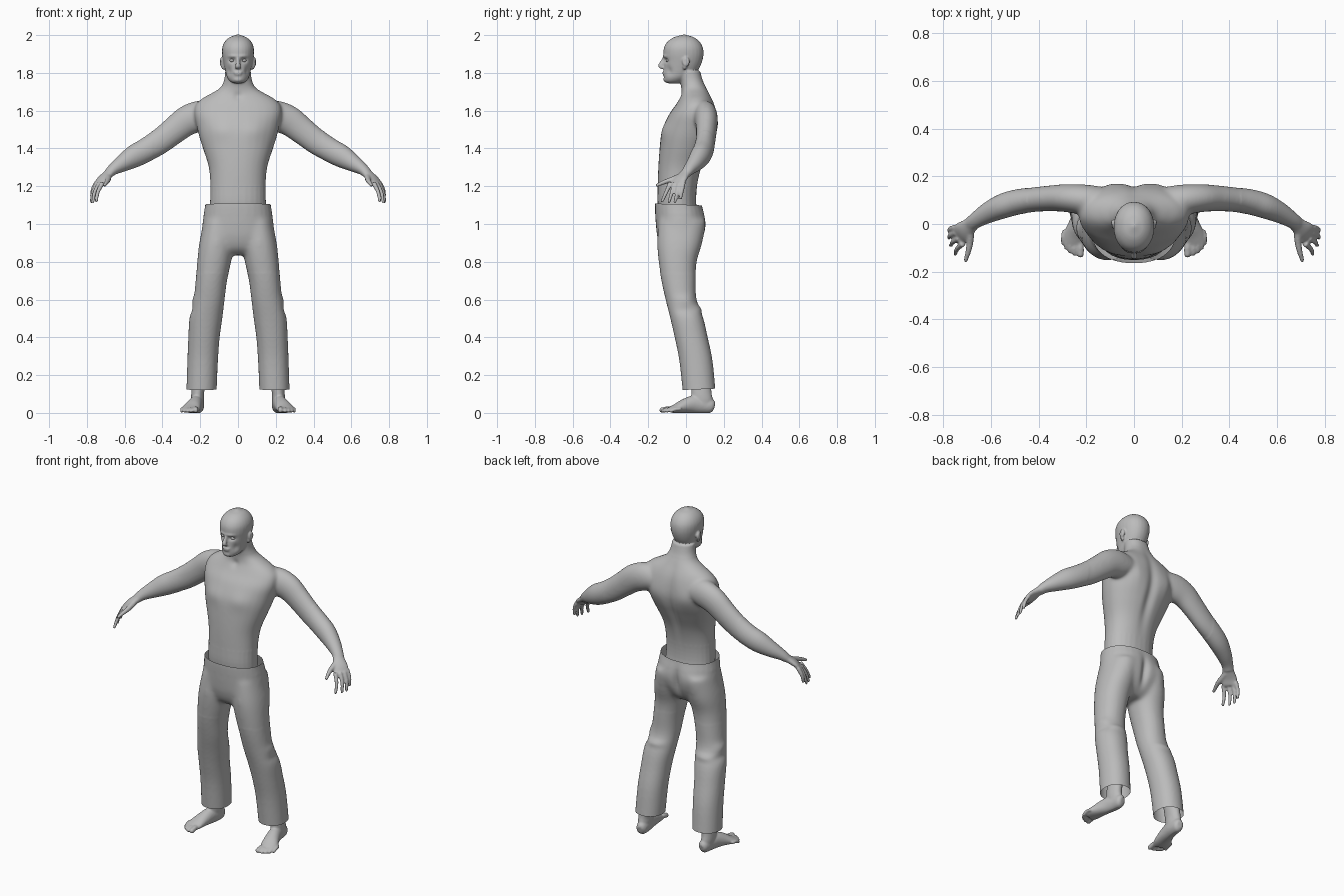
import bpy, bmesh, math
from mathutils import Vector

grey = bpy.data.materials.new("plain_grey")
grey.diffuse_color = (0.5, 0.5, 0.5, 1)


def smooth_rows(rows, steps=4):
    """Catmull-Rom interpolation of ring rows."""
    out = []
    for i in range(len(rows) - 1):
        p = [rows[max(i - 1, 0)], rows[i], rows[i + 1], rows[min(i + 2, len(rows) - 1)]]
        for k in range(steps):
            t = k / steps
            out.append([0.5 * (2 * b + (c - a) * t + (2 * a - 5 * b + 4 * c - d) * t * t
                               + (3 * b - a - 3 * c + d) * t ** 3) for a, b, c, d in zip(*p)])
    return out + [list(rows[-1])]


def loft(bm, rows, side=1, level=False, power=1.0, n=28):
    """Closed tube through rows of (x, y, z, half width, half depth)."""
    rows = smooth_rows(rows)
    pts = [Vector((r[0] * side, r[1], r[2])) for r in rows]
    rings = []
    for i, (c, r) in enumerate(zip(pts, rows)):
        u, v = Vector((1, 0, 0)), Vector((0, 1, 0))
        if not level:
            t = (pts[min(i + 1, len(pts) - 1)] - pts[max(i - 1, 0)]).normalized()
            u = t.cross(Vector((0, 0, 1))).normalized()
            v = u.cross(t)
        ring = []
        for k in range(n):
            a = 2 * math.pi * k / n
            ca, sa = math.cos(a), math.sin(a)
            ring.append(bm.verts.new(c + u * math.copysign(abs(ca) ** power, ca) * r[3]
                                     + v * math.copysign(abs(sa) ** power, sa) * r[4]))
        rings.append(ring)
    for p, q in zip(rings, rings[1:]):
        for k in range(n):
            bm.faces.new((p[k], p[(k + 1) % n], q[(k + 1) % n], q[k]))
    bm.faces.new(rings[0])
    bm.faces.new(rings[-1])


def stack(bm, rows, side=1, power=1.0):
    """Level rings given as (z, x, front y, back y, half width)."""
    loft(bm, [(x, (f + b) / 2, z, w, (b - f) / 2) for z, x, f, b, w in rows], side, True, power)


def ball(bm, centre, radii):
    new = bmesh.ops.create_uvsphere(bm, u_segments=20, v_segments=12, radius=1)["verts"]
    for v in new:
        v.co = Vector(centre) + Vector(a * b for a, b in zip(v.co, radii))


def digit(bm, points, r0, r1, side):
    n = len(points) - 1
    rows = [(*p, r0 + (r1 - r0) * i / n, r0 + (r1 - r0) * i / n) for i, p in enumerate(points)]
    loft(bm, rows, side, n=12)
    tip = points[-1]
    ball(bm, (tip[0] * side, tip[1], tip[2]), (r1,) * 3)


def fuse(bm, name, voxel):
    """Merge overlapping pieces into one skin and return object and bmesh."""
    bmesh.ops.recalc_face_normals(bm, faces=bm.faces)
    me = bpy.data.meshes.new(name)
    bm.to_mesh(me)
    bm.free()
    ob = bpy.data.objects.new(name, me)
    bpy.context.collection.objects.link(ob)
    mod = ob.modifiers.new("skin", "REMESH")
    mod.mode, mod.voxel_size = "VOXEL", voxel
    ev = ob.evaluated_get(bpy.context.evaluated_depsgraph_get())
    skin = bpy.data.meshes.new_from_object(ev)
    ob.modifiers.clear()
    ob.data = skin
    out = bmesh.new()
    out.from_mesh(skin)
    return ob, out


def relax(bm, rule, times):
    vs = [v for v in bm.verts if rule(v.co)]
    for _ in range(times):
        bmesh.ops.smooth_vert(bm, verts=vs, factor=0.5, use_axis_x=True, use_axis_y=True, use_axis_z=True)


def sculpt(bm, spots):
    """Push the skin softly: (centre, radii, offset), mirrored in x."""
    for c, r, off in spots:
        for s in ((1, -1) if c[0] else (1,)):
            for v in bm.verts:
                d = sum(((v.co[i] - (c[i] * s if i == 0 else c[i])) / r[i]) ** 2 for i in range(3))
                if d < 6:
                    v.co += Vector((off[0] * s, off[1], off[2])) * math.exp(-d)


def finish(ob, bm):
    bm.to_mesh(ob.data)
    bm.free()
    ob.data.materials.clear()
    ob.data.materials.append(grey)
    for p in ob.data.polygons:
        p.use_smooth = True
        p.material_index = 0


# ---- body ----
bm = bmesh.new()
# torso and neck
stack(bm, [(1.0, 0, -.13, .07, .15), (1.1, 0, -.15, .055, .148), (1.2, 0, -.15, .06, .147),
           (1.3, 0, -.147, .085, .155), (1.4, 0, -.14, .13, .186), (1.46, 0, -.132, .155, .205),
           (1.52, 0, -.115, .167, .22), (1.58, 0, -.09, .163, .232), (1.63, 0, -.055, .152, .225),
           (1.665, 0, -.035, .138, .19), (1.69, 0, -.025, .125, .145), (1.72, 0, -.025, .11, .096),
           (1.76, 0, -.032, .09, .074), (1.81, 0, -.045, .075, .068)], power=.92)
# head
stack(bm, [(1.745, 0, -.1, -.03, .025), (1.755, 0, -.114, -.01, .042), (1.775, 0, -.117, .02, .057),
           (1.80, 0, -.118, .052, .065), (1.83, 0, -.117, .073, .072), (1.865, 0, -.117, .087, .079),
           (1.90, 0, -.12, .093, .084), (1.935, 0, -.116, .089, .083), (1.965, 0, -.098, .072, .07),
           (1.987, 0, -.067, .045, .047), (1.997, 0, -.035, .015, .022), (2.003, 0, -.015, -.005, .005)],
      power=.95)
# nose, lips and chin
loft(bm, [(0, -.115, 1.882, .009, .008), (0, -.125, 1.86, .01, .012), (0, -.133, 1.84, .014, .015),
          (0, -.128, 1.825, .015, .013), (0, -.115, 1.82, .01, .006)], level=True)
ball(bm, (0, -.115, 1.803), (.025, .011, .006))
ball(bm, (0, -.114, 1.793), (.022, .011, .006))
ball(bm, (0, -.106, 1.765), (.024, .014, .014))
for s in (1, -1):
    # ear
    ball(bm, (s * .087, .0, 1.858), (.011, .02, .026))
    ball(bm, (s * .079, -.006, 1.835), (.009, .012, .02))
    # arm
    loft(bm, [(.13, .085, 1.585, .06, .065), (.2, .1, 1.572, .064, .082), (.27, .108, 1.547, .06, .08),
              (.34, .108, 1.494, .055, .073), (.42, .102, 1.432, .052, .068), (.49, .092, 1.39, .053, .063),
              (.55, .075, 1.358, .052, .06), (.61, .048, 1.322, .044, .046), (.66, .018, 1.29, .034, .031),
              (.685, -.002, 1.266, .031, .024)], s)
    # palm
    loft(bm, [(.67, .01, 1.282, .029, .025), (.69, -.008, 1.262, .034, .021), (.715, -.03, 1.238, .043, .018),
              (.732, -.044, 1.215, .044, .014), (.738, -.048, 1.206, .04, .01)], s)
    # fingers and thumb
    for base, tip in (((.717, -.082, 1.218), (.75, -.126, 1.122)), ((.734, -.06, 1.215), (.768, -.09, 1.118)),
                      ((.746, -.036, 1.215), (.776, -.058, 1.118)), ((.75, -.014, 1.218), (.775, -.028, 1.138))):
        mid = [(a + b) / 2 for a, b in zip(base, tip)]
        mid[0] += .008
        digit(bm, [base, mid, tip], .013, .0085, s)
    digit(bm, [(.686, -.02, 1.255), (.688, -.075, 1.235), (.695, -.115, 1.222), (.706, -.152, 1.206)], .018, .009, s)
    # ankle and foot
    stack(bm, [(.03, .214, .04, .14, .03), (.07, .214, .03, .142, .034), (.11, .213, .028, .135, .034),
               (.2, .2, .03, .13, .04)], s)
    loft(bm, [(.208, .15, .034, .016, .02), (.21, .135, .037, .029, .037), (.213, .09, .042, .034, .045),
              (.222, .04, .045, .037, .047), (.235, -.01, .036, .043, .037), (.248, -.05, .024, .049, .025),
              (.256, -.083, .016, .045, .016)], s)
    # toes
    for x, y, r in ((.224, -.127, .0145), (.249, -.124, .0105), (.268, -.114, .01), (.284, -.1, .0095), (.298, -.08, .009)):
        digit(bm, [(x + (.25 - x) * .12, y + .055, .02), (x, y + .025, .02), (x, y, r)], r, r, s)

body, bm = fuse(bm, "body", .0055)
relax(bm, lambda c: True, 2)
relax(bm, lambda c: abs(c.x) < .45 and 1.2 < c.z < 1.74, 22)
sculpt(bm, [
    ((.033, -.118, 1.866), (.018, .03, .011), (0, .014, 0)),      # eye sockets
    ((.03, -.12, 1.888), (.026, .03, .007), (0, -.006, 0)),       # brow
    ((.05, -.095, 1.81), (.014, .03, .022), (-.004, .006, 0)),    # cheeks
    ((.09, -.12, 1.5), (.075, .06, .05), (0, -.01, 0)),           # chest
    ((.11, .16, 1.53), (.06, .06, .08), (0, .012, 0)),            # shoulder blades
    ((0, .13, 1.45), (.028, .08, .2), (0, -.016, 0)),             # spine groove
    ((0, -.03, 1.675), (.022, .04, .022), (0, .008, 0)),          # throat notch
    ((.09, -.005, 1.86), (.01, .009, .014), (-.008, 0, 0)),       # ear hollow
])
for v in bm.verts:
    v.co.z = max(v.co.z, 0)
finish(body, bm)

# eyeballs
bm = bmesh.new()
for s in (1, -1):
    ball(bm, (s * .032, -.094, 1.866), (.013, .013, .009))
me = bpy.data.meshes.new("eyes")
eyes = bpy.data.objects.new("eyes", me)
bpy.context.collection.objects.link(eyes)
finish(eyes, bm)

# ---- trousers ----
bm = bmesh.new()
stack(bm, [(1.14, 0, -.163, .08, .17), (1.1, 0, -.165, .085, .174), (1.05, 0, -.163, .096, .182),
           (1.0, 0, -.16, .1, .189), (.93, 0, -.152, .09, .194), (.87, 0, -.13, .06, .18),
           (.835, 0, -.09, .02, .1)], power=.9)
for s in (1, -1):
    stack(bm, [(1.02, .1, -.145, .095, .08), (.9, .112, -.153, .085, .093), (.8, .126, -.145, .057, .09),
               (.7, .141, -.13, .052, .083), (.6, .153, -.108, .056, .082), (.5, .17, -.083, .092, .087),
               (.4, .18, -.06, .115, .083), (.28, .187, -.036, .14, .081), (.12, .193, -.018, .156, .08),
               (.07, .195, -.012, .16, .08)], s, .93)
trousers, bm = fuse(bm, "trousers", .008)
relax(bm, lambda c: True, 3)
relax(bm, lambda c: .74 < c.z < 1.05, 12)
sculpt(bm, [
    ((.085, .1, .99), (.06, .06, .07), (0, .01, 0)),              # seat
    ((0, .1, .96), (.02, .06, .08), (0, -.018, 0)),               # seat crease
    ((.24, .03, .6), (.03, .08, .025), (.008, 0, 0)),             # knee folds
    ((.25, .03, .545), (.03, .08, .022), (-.006, 0, 0)),
    ((.17, .08, .55), (.08, .04, .02), (0, .008, 0)),
])
# open waist and hems
for z, n in ((1.102, 1), (.122, -1)):
    bmesh.ops.bisect_plane(bm, geom=bm.verts[:] + bm.edges[:] + bm.faces[:], plane_co=(0, 0, z),
                           plane_no=(0, .04, n), clear_outer=True)
finish(trousers, bm)
